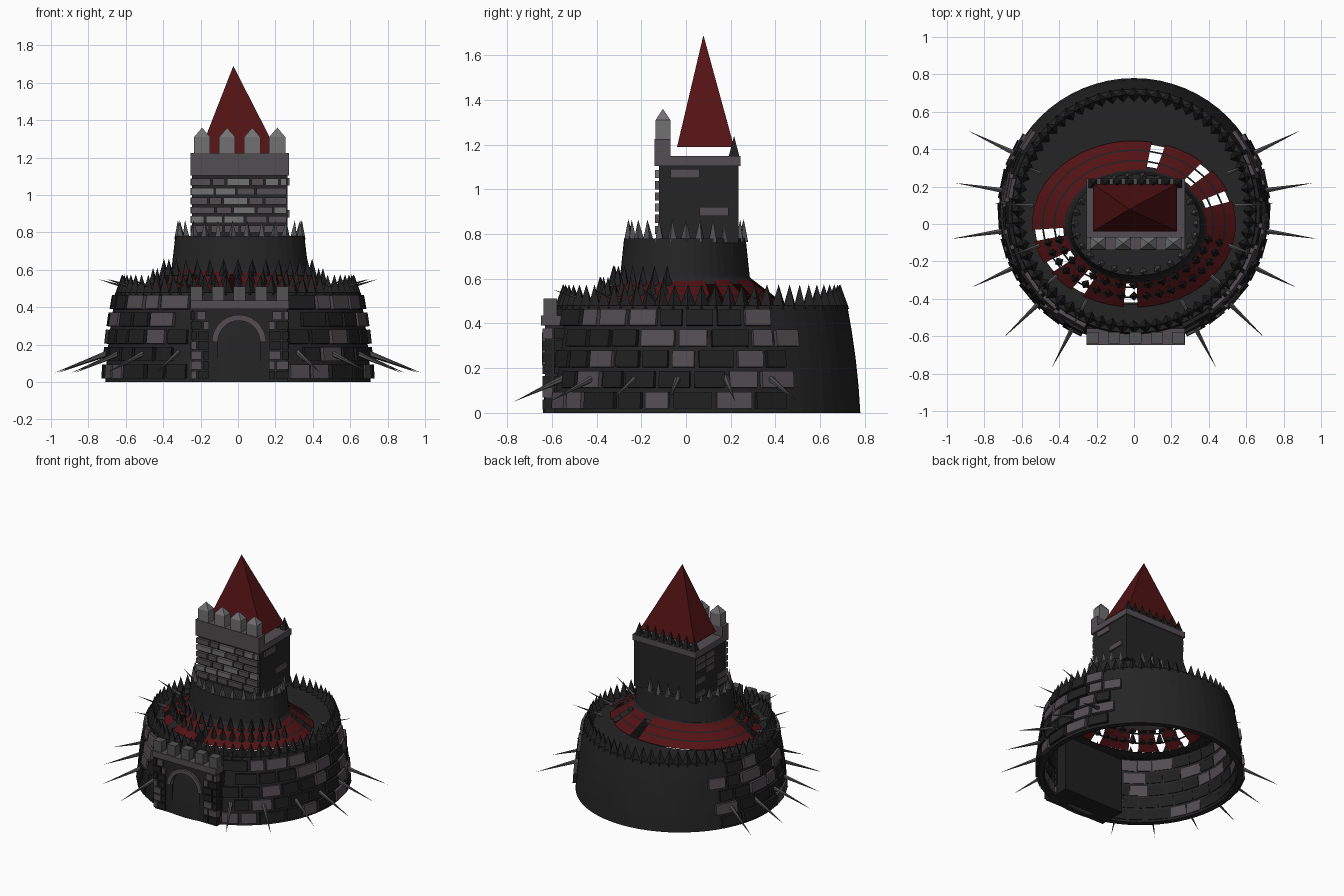
import bpy, bmesh, math, random
from math import sin, cos, pi, radians
from mathutils import Matrix, Vector

random.seed(4)
if "Cube" in bpy.data.objects:
    bpy.data.objects.remove(bpy.data.objects["Cube"])


def material(name, color):
    m = bpy.data.materials.new(name)
    m.use_nodes = True
    m.diffuse_color = (*color, 1)
    bsdf = m.node_tree.nodes["Principled BSDF"]
    bsdf.inputs["Base Color"].default_value = (*color, 1)
    bsdf.inputs["Roughness"].default_value = 0.9
    return m


CHARCOAL = material("charcoal stone", (0.018, 0.018, 0.018))
SOOT = material("soot brick", (0.014, 0.014, 0.014))
MAUVE = material("mauve grey brick", (0.085, 0.074, 0.082))
PALE = material("pale grey stone", (0.17, 0.165, 0.17))
IRON = material("iron grey", (0.085, 0.085, 0.085))
RED = material("dark red tile", (0.085, 0.006, 0.007))
BRICKS = [SOOT, MAUVE, PALE]
CY = 0.07  # centre of the round wall


def finish(name, bm, mats):
    bmesh.ops.recalc_face_normals(bm, faces=bm.faces)
    mesh = bpy.data.meshes.new(name)
    bm.to_mesh(mesh)
    bm.free()
    for m in mats:
        mesh.materials.append(m)
    ob = bpy.data.objects.new(name, mesh)
    bpy.context.collection.objects.link(ob)
    return ob


def paint(verts, index):
    for f in {f for v in verts for f in v.link_faces}:
        f.material_index = index


def box(bm, lo, hi, index=0):
    lo, hi = Vector(lo), Vector(hi)
    m = Matrix.Translation((lo + hi) / 2) @ Matrix.Diagonal((*(hi - lo), 1))
    paint(bmesh.ops.create_cube(bm, size=1, matrix=m)["verts"], index)


def spike(bm, base, tip, radius, sides=4, turn=0.0):
    base, d = Vector(base), Vector(tip) - Vector(base)
    m = Matrix.Translation(base + d / 2) @ d.to_track_quat('Z', 'Y').to_matrix().to_4x4()
    bmesh.ops.create_cone(bm, cap_ends=True, segments=sides, radius1=radius, radius2=0,
                          depth=d.length, matrix=m @ Matrix.Rotation(turn, 4, 'Z'))


def ring(bm, rx, ry, z, cx=0, cy=0, n=64):
    return [bm.verts.new((cx + rx * cos(2 * pi * i / n), cy + ry * sin(2 * pi * i / n), z))
            for i in range(n)]


def loft(bm, rings, closed=False):
    pairs = list(zip(rings, rings[1:])) + ([(rings[-1], rings[0])] if closed else [])
    for a, b in pairs:
        for i in range(len(a)):
            j = (i + 1) % len(a)
            bm.faces.new((a[i], a[j], b[j], b[i]))


def wall_radius(z):
    return 0.71 - 0.05 * z - 0.15 * z * z


# round outer wall, open underneath
bm = bmesh.new()
levels = [0, 0.12, 0.24, 0.36, 0.48]
loft(bm, [ring(bm, wall_radius(z), wall_radius(z), z, cy=CY) for z in levels]
     + [ring(bm, wall_radius(z) - 0.04, wall_radius(z) - 0.04, z, cy=CY) for z in levels[::-1]], True)
wall = finish("outer_wall", bm, [CHARCOAL])

# flat walk between the wall and the ring roof
bm = bmesh.new()
loft(bm, [ring(bm, 0.63, 0.63, 0.475, cy=CY), ring(bm, 0.53, 0.43, 0.475)])
finish("wall_walk", bm, [CHARCOAL])

# bricks on the front and sides of the wall
bm = bmesh.new()
for row in range(5):
    z = 0.055 + row * 0.092
    r = wall_radius(z) - 0.015
    a = -68 + (row % 2) * 7
    while a < 38:
        w = random.uniform(9, 16)
        if a + w < 42:
            for side in (1, -1):
                t = radians(a + w / 2)
                t = t if side > 0 else pi - t
                m = (Matrix.Translation((r * cos(t), CY + r * sin(t), z)) @ Matrix.Rotation(t, 4, 'Z')
                     @ Matrix.Rotation(-0.05 - 0.3 * z, 4, 'Y')
                     @ Matrix.Diagonal((0.066, r * radians(w - 1.3), 0.074, 1)))
                paint(bmesh.ops.create_cube(bm, size=1, matrix=m)["verts"],
                      int(random.random() < 0.3))
        a += w
finish("wall_bricks", bm, BRICKS)

# pyramid spikes on the wall rim, and on the front of the ring roof
bm = bmesh.new()
for i in range(64):
    t = 2 * pi * i / 64
    x, y = 0.62 * cos(t), CY + 0.62 * sin(t)
    spike(bm, (x, y, 0.465), (x, y, 0.575), 0.04, 4, t)
for rx, ry, z, n in ((0.47, 0.385, 0.52, 19), (0.41, 0.325, 0.57, 15)):
    for i in range(n):
        t = radians(195 + 150 * i / (n - 1))
        x, y = rx * cos(t), ry * sin(t)
        spike(bm, (x, y, z), (x, y, z + 0.09), 0.026, 4, t)
finish("rim_spikes", bm, [SOOT])

# long thorns on the wall, mirrored left and right
bm = bmesh.new()
lower = ((0.44, -0.77), (0.70, -0.61), (0.87, -0.34), (0.98, -0.08), (0.96, 0.22), (0.89, 0.50))
for x, y in lower:
    d = Vector((x, y - CY, 0)).normalized() * 0.66
    for s in (1, -1):
        spike(bm, (s * d.x, d.y + CY, 0.17), (s * x, y, 0.05), 0.018, 6)
for deg in (-62, -40, -20, 3, 22):
    t = radians(deg)
    for s in (1, -1):
        spike(bm, (s * 0.54 * cos(t), 0.54 * sin(t) + CY, 0.49),
              (s * 0.75 * cos(t), 0.75 * sin(t) + CY, 0.55), 0.012, 6)
finish("thorns", bm, [IRON])

# ring roof in three tile courses, with some sectors missing
bm = bmesh.new()
N = 45
missing = {9, 5, 2, 23, 26, 29, 33}


def roof_point(f, t, drop=0.0):
    return (cos(t) * (0.545 - 0.185 * f), sin(t) * (0.445 - 0.165 * f), 0.485 + 0.125 * f - drop)


for i in range(N):
    a, b = 2 * pi * i / N, 2 * pi * (i + 1) / N
    for c in range(3):
        lo, hi = c / 3, (c + 1) / 3
        spans = [(hi - 0.05, hi, 1)]
        if i not in missing:
            spans.append((lo, hi - 0.05, 0))
        for f0, f1, index in spans:
            face = bm.faces.new([bm.verts.new(roof_point(f, t)) for f, t in
                                 ((f0, a), (f0, b), (f1, b), (f1, a))])
            face.material_index = index
bmesh.ops.remove_doubles(bm, verts=bm.verts, dist=0.0001)
finish("ring_roof", bm, [RED, SOOT])

# round tower foot and its ring of spikes
bm = bmesh.new()
rings = [ring(bm, rx, ry, z, 0.01, -0.005, 48) for rx, ry, z in
         ((0.39, 0.315, 0.575), (0.365, 0.29, 0.61), (0.345, 0.272, 0.78))]
loft(bm, rings)
bm.faces.new(rings[-1])
finish("tower_foot", bm, [CHARCOAL])
bm = bmesh.new()
for i in range(26):
    t = 2 * pi * i / 26
    x, y = 0.01 + 0.325 * cos(t), 0.255 * sin(t)
    spike(bm, (x, y, 0.765), (x * 1.02, y * 1.02, 0.865), 0.026, 4, t)
finish("foot_spikes", bm, [IRON])

# square keep with its coping and front parapet
bm = bmesh.new()
box(bm, (-0.245, -0.12, 0.76), (0.265, 0.235, 1.12))
finish("keep", bm, [CHARCOAL])
bm = bmesh.new()
box(bm, (-0.255, -0.14, 1.105), (0.272, 0.243, 1.15))
box(bm, (-0.255, -0.14, 1.14), (0.272, -0.07, 1.225))
finish("keep_coping", bm, [MAUVE])

# pointed battlements on the parapet
bm = bmesh.new()
for i in range(4):
    x = -0.192 + i * 0.134
    box(bm, (x - 0.043, -0.136, 1.22), (x + 0.043, -0.07, 1.31))
    m = Matrix.Translation((x, -0.103, 1.335)) @ Matrix.Diagonal((1, 0.77, 1, 1))
    bmesh.ops.create_cone(bm, cap_ends=True, segments=4, radius1=0.061, radius2=0, depth=0.05,
                          matrix=m @ Matrix.Rotation(pi / 4, 4, 'Z'))
finish("keep_battlements", bm, [PALE])

# dark spikes on the back of the keep
bm = bmesh.new()
for i in range(8):
    x = -0.22 + i * 0.065
    spike(bm, (x, 0.215, 1.14), (x, 0.215, 1.24), 0.036, 4, pi / 4)
finish("keep_back_spikes", bm, [SOOT])

# bricks on the keep: full front, scattered sides
bm = bmesh.new()
for row in range(6):
    z = 0.80 + row * 0.05
    x = -0.25
    while x < 0.25:
        end = min(x + random.uniform(0.07, 0.14), 0.268)
        if 0.268 - end < 0.04:
            end = 0.268
        box(bm, (x, -0.138, z), (end - 0.01, -0.11, z + 0.037), random.choice((1, 1, 2)))
        x = end
    for y in (-0.11, 0.02, 0.13):
        if random.random() < 0.55:
            box(bm, (-0.255, y, z), (-0.23, y + 0.1, z + 0.037), 1)
for y0, z0 in ((-0.07, 1.05), (0.06, 0.88)):
    box(bm, (0.25, y0, z0), (0.275, y0 + 0.13, z0 + 0.04), 1)
finish("keep_bricks", bm, BRICKS)

# floating pyramid roof
bm = bmesh.new()
base = [bm.verts.new((x, y, 1.19)) for x, y in
        ((-0.22, -0.04), (0.23, -0.04), (0.23, 0.215), (-0.22, 0.215))]
apex = bm.verts.new((-0.025, 0.078, 1.69))
bm.faces.new(base)
for i in range(4):
    bm.faces.new((base[i], base[(i + 1) % 4], apex))
finish("keep_roof", bm, [RED])


# gatehouse front with an arched opening
def arch(r, n=14):
    return [(0.005 + r * cos(pi * i / n), 0.215 + r * sin(pi * i / n)) for i in range(n + 1)]


def extrude_outline(name, points, y0, y1, mat):
    bm = bmesh.new()
    face = bm.faces.new([bm.verts.new((x, y0, z)) for x, z in points])
    out = bmesh.ops.extrude_face_region(bm, geom=[face])["geom"]
    bmesh.ops.translate(bm, vec=(0, y1 - y0, 0),
                        verts=[g for g in out if isinstance(g, bmesh.types.BMVert)])
    return finish(name, bm, [mat])


opening = [(0.118, 0)] + arch(0.113) + [(-0.108, 0)]
extrude_outline("gatehouse", [(-0.245, 0), (-0.245, 0.4), (0.265, 0.4), (0.265, 0)] + opening,
                -0.63, -0.54, CHARCOAL)
extrude_outline("gate_arch", arch(0.145) + arch(0.113)[::-1], -0.645, -0.61, MAUVE)
bm = bmesh.new()
box(bm, (-0.245, -0.56, 0), (0.265, -0.42, 0.42))
finish("gate_door", bm, [SOOT])

# gatehouse coping and battlements
bm = bmesh.new()
box(bm, (-0.255, -0.648, 0.39), (0.272, -0.56, 0.435))
for i in range(5):
    x = -0.222 + i * 0.115
    box(bm, (x - 0.033, -0.638, 0.43), (x + 0.033, -0.578, 0.512), 1)
finish("gate_battlements", bm, [MAUVE, IRON])

# gatehouse bricks on the front jambs and the sides
bm = bmesh.new()
for row in range(7):
    z = 0.015 + row * 0.053
    for x0, x1 in ((-0.252, -0.155), (0.165, 0.27)):
        if row == 6:
            x0, x1 = (x0, x1 - 0.02) if x0 < 0 else (x0 + 0.02, x1)
        cut = x0 + (x1 - x0) * random.choice((0.35, 0.65))
        for p, q in ((x0, cut - 0.005), (cut + 0.005, x1)):
            box(bm, (p, -0.642, z), (q, -0.6, z + 0.044), int(random.random() < 0.4))
    for x in (-0.245, 0.265):
        box(bm, (x - 0.008, -0.59, z), (x + 0.008, -0.51, z + 0.044), int(random.random() < 0.3))
finish("gate_bricks", bm, BRICKS)
